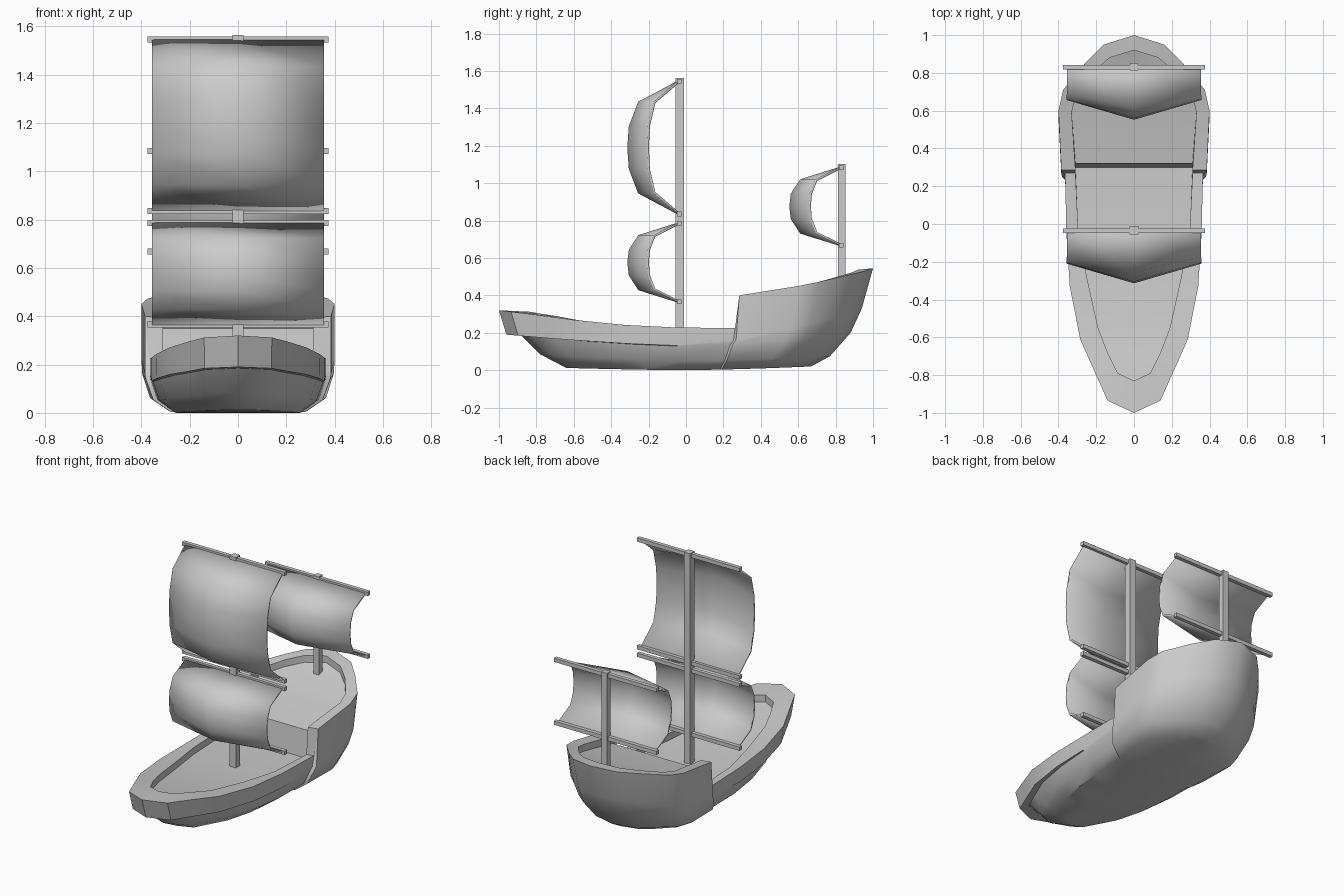
import bpy, bmesh, math

if "Cube" in bpy.data.objects:
    bpy.data.objects.remove(bpy.data.objects["Cube"])

# Half outlines of the hull, bow to stern: outer rim (x, y, z) and inner rim (x, y)
RIM = [(0, -1, .32), (.14, -.935, .312), (.205, -.79, .295), (.285, -.61, .27),
       (.34, -.33, .242), (.358, -.05, .228), (.365, .27, .225),
       (.385, .285, .40), (.40, .6, .45), (.375, .71, .472),
       (.26, .85, .505), (.16, .95, .528), (0, 1, .545)]
INNER = [(0, -.83), (.085, -.79), (.14, -.68), (.19, -.55), (.25, -.28), (.295, -.04),
         (.31, .27), (.31, .285), (.33, .59), (.31, .68), (.22, .8), (.13, .88), (0, .92)]


def finish(name, bm, angle=None):
    bmesh.ops.remove_doubles(bm, verts=bm.verts, dist=1e-4)
    bmesh.ops.recalc_face_normals(bm, faces=bm.faces)
    me = bpy.data.meshes.new(name)
    bm.to_mesh(me)
    bm.free()
    ob = bpy.data.objects.new(name, me)
    bpy.context.collection.objects.link(ob)
    if angle:
        bpy.ops.object.select_all(action='DESELECT')
        ob.select_set(True)
        bpy.context.view_layer.objects.active = ob
        bpy.ops.object.shade_smooth_by_angle(angle=math.radians(angle))
    return ob


def hull_ring(bow, stern, sx, sx_bow, zbow, zmid, zstern):
    """Rim outline shrunk to a lower level of the hull."""
    ring = []
    for x, y, _ in RIM:
        t = abs(y)
        k = sx + (sx_bow - sx) * min(1, t * 1.8) if y < 0 else sx
        zend = zbow if y < 0 else zstern
        ring.append((x * k, y * (bow if y < 0 else stern),
                     zmid + (zend - zmid) * t ** 1.5))
    return ring


def box(name, size, loc):
    bm = bmesh.new()
    bmesh.ops.create_cube(bm, size=1)
    for v in bm.verts:
        v.co = [c * s + o for c, s, o in zip(v.co, size, loc)]
    return finish(name, bm)


# Hull: rings from keel line up over the rim and down to the decks
inner = [(x, y, r[2] - .008) for (x, y), r in zip(INNER, RIM)]
deck = [(x, y, z - .045) for x, y, z in inner]
deck[6] = (.31, .30, .175)     # cabin front wall bottom
deck[7] = (.31, .32, .35)      # cabin front wall top
bottom = hull_ring(.64, .67, .72, .70, .012, .0, .02)
rings = [[(0, y, z) for _, y, z in bottom],
         bottom,
         hull_ring(.78, .77, .91, .86, .085, .05, .075),
         hull_ring(.88, .88, .99, .93, .185, .128, .20),     # under the bow strake
         hull_ring(.96, .94, 1.0, .99, .19, .131, .33),      # strake lower edge
         RIM, inner, deck,
         [(0, y, z) for _, y, z in deck]]
bm = bmesh.new()
for s in (1, -1):
    grid = [[bm.verts.new((s * x, y, z)) for x, y, z in ring] for ring in rings]
    for a, b in zip(grid, grid[1:]):
        for i in range(len(a) - 1):
            bm.faces.new((a[i], a[i + 1], b[i + 1], b[i]))
bmesh.ops.remove_doubles(bm, verts=bm.verts, dist=1e-4)
bmesh.ops.dissolve_degenerate(bm, edges=bm.edges, dist=1e-5)
finish("hull", bm, 38)


def sail(name, y, ztop, zbot):
    """Billowing sail between two yards, bulging most along its centre line."""
    prof = [(0, 0), (.16, .79), (.34, .97), (.5, 1), (.66, .97), (.84, .79), (1, 0)]
    bm = bmesh.new()
    rows = []
    for f, b in prof:
        rows.append([bm.verts.new((x, y - b * d, ztop + (zbot - ztop) * f))
                     for x, d in ((-.355, .168), (0, .272), (.355, .168))])
    for a, b in zip(rows, rows[1:]):
        for i in range(2):
            bm.faces.new((a[i], a[i + 1], b[i + 1], b[i]))
    ob = finish(name, bm, 60)
    m = ob.modifiers.new("thickness", 'SOLIDIFY')
    m.thickness = .012
    m.offset = 0
    # yards at the head and foot
    for part, z in (("upper", ztop), ("lower", zbot)):
        box(f"{name}_{part}_yard", (.75, .025, .025), (0, y, z))


# Masts
box("main_mast", (.045, .045, 1.40), (0, -.033, .863))
box("rear_mast", (.04, .04, .68), (0, .833, .763))

# Sails with yards
sail("main_top_sail", -.036, 1.545, .835)
sail("main_lower_sail", -.036, .785, .365)
sail("rear_sail", .83, 1.083, .668)
